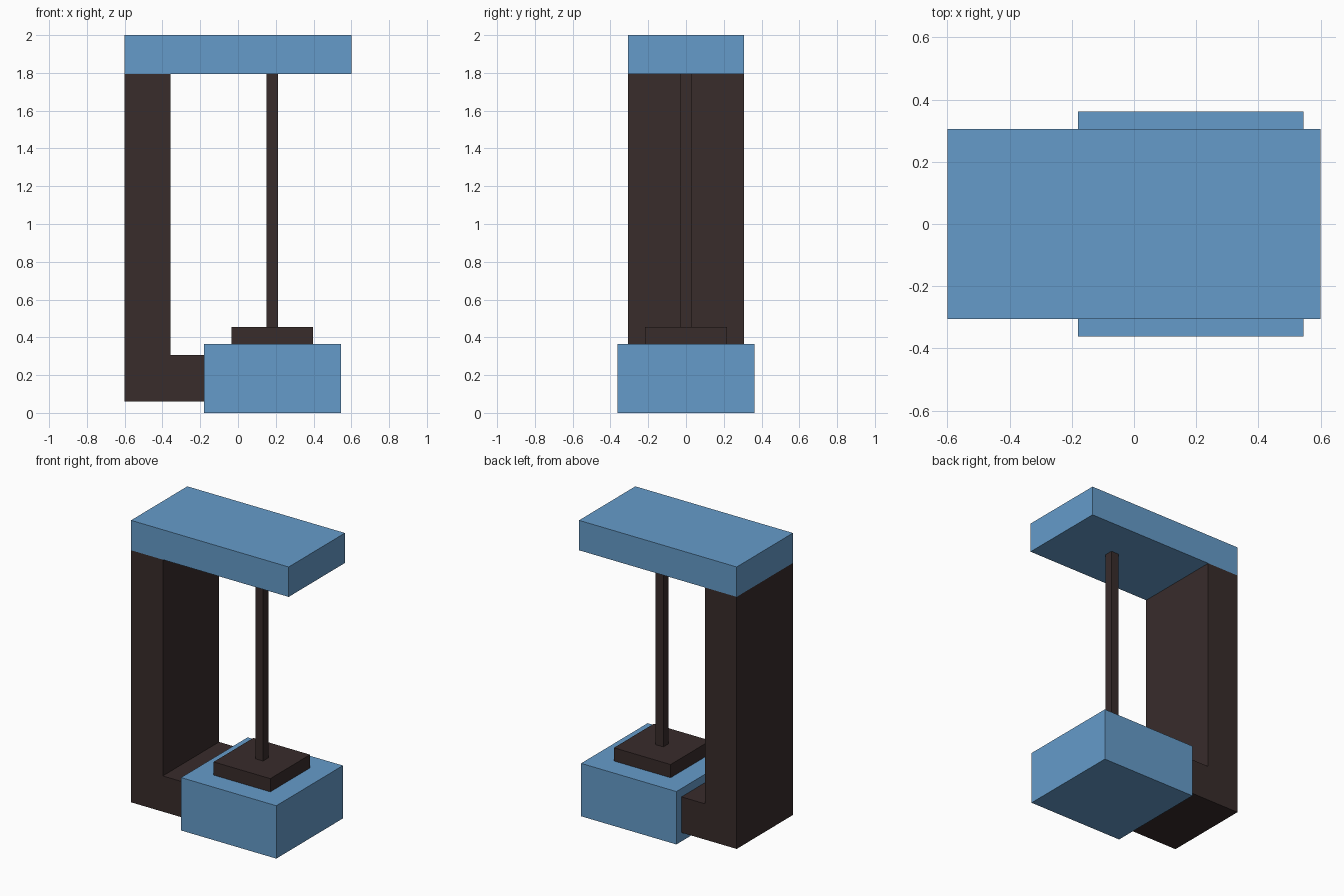
import bpy
import bmesh

if "Cube" in bpy.data.objects:
    bpy.data.objects.remove(bpy.data.objects["Cube"])


def material(name, color):
    mat = bpy.data.materials.new(name)
    mat.diffuse_color = color
    mat.use_nodes = True
    mat.node_tree.nodes["Principled BSDF"].inputs["Base Color"].default_value = mat.diffuse_color
    return mat


BLUE = material("blue", (0.13, 0.33, 0.59, 1))
DARK = material("dark_brown", (0.04, 0.025, 0.024, 1))


def extrude_profile(name, profile, half_depth, mat):
    """Extrude a front-view (x, z) outline symmetrically along y."""
    bm = bmesh.new()
    face = bm.faces.new([bm.verts.new((x, -half_depth, z)) for x, z in profile])
    ext = bmesh.ops.extrude_face_region(bm, geom=[face], use_keep_orig=True)
    moved = [v for v in ext["geom"] if isinstance(v, bmesh.types.BMVert)]
    bmesh.ops.translate(bm, verts=moved, vec=(0, 2 * half_depth, 0))
    bmesh.ops.recalc_face_normals(bm, faces=bm.faces)
    mesh = bpy.data.meshes.new(name)
    bm.to_mesh(mesh)
    bm.free()
    mesh.materials.append(mat)
    obj = bpy.data.objects.new(name, mesh)
    bpy.context.collection.objects.link(obj)
    return obj


def block(name, x0, x1, half_depth, z0, z1, mat):
    return extrude_profile(name, [(x0, z0), (x1, z0), (x1, z1), (x0, z1)],
                           half_depth, mat)


# Overhanging top slab
block("top_slab", -0.6, 0.6, 0.306, 1.794, 2.0, BLUE)

# L-shaped column with its foot running to the base
extrude_profile("column_and_foot",
                [(-0.6, 0.06), (-0.18, 0.06), (-0.18, 0.306),
                 (-0.358, 0.306), (-0.358, 1.794), (-0.6, 1.794)],
                0.306, DARK)

# Base block, plate on top of it, and thin rod up to the slab
block("base_block", -0.18, 0.545, 0.362, 0.0, 0.364, BLUE)
block("rod_plate", -0.034, 0.397, 0.216, 0.364, 0.455, DARK)
block("rod", 0.152, 0.211, 0.029, 0.455, 1.794, DARK)
